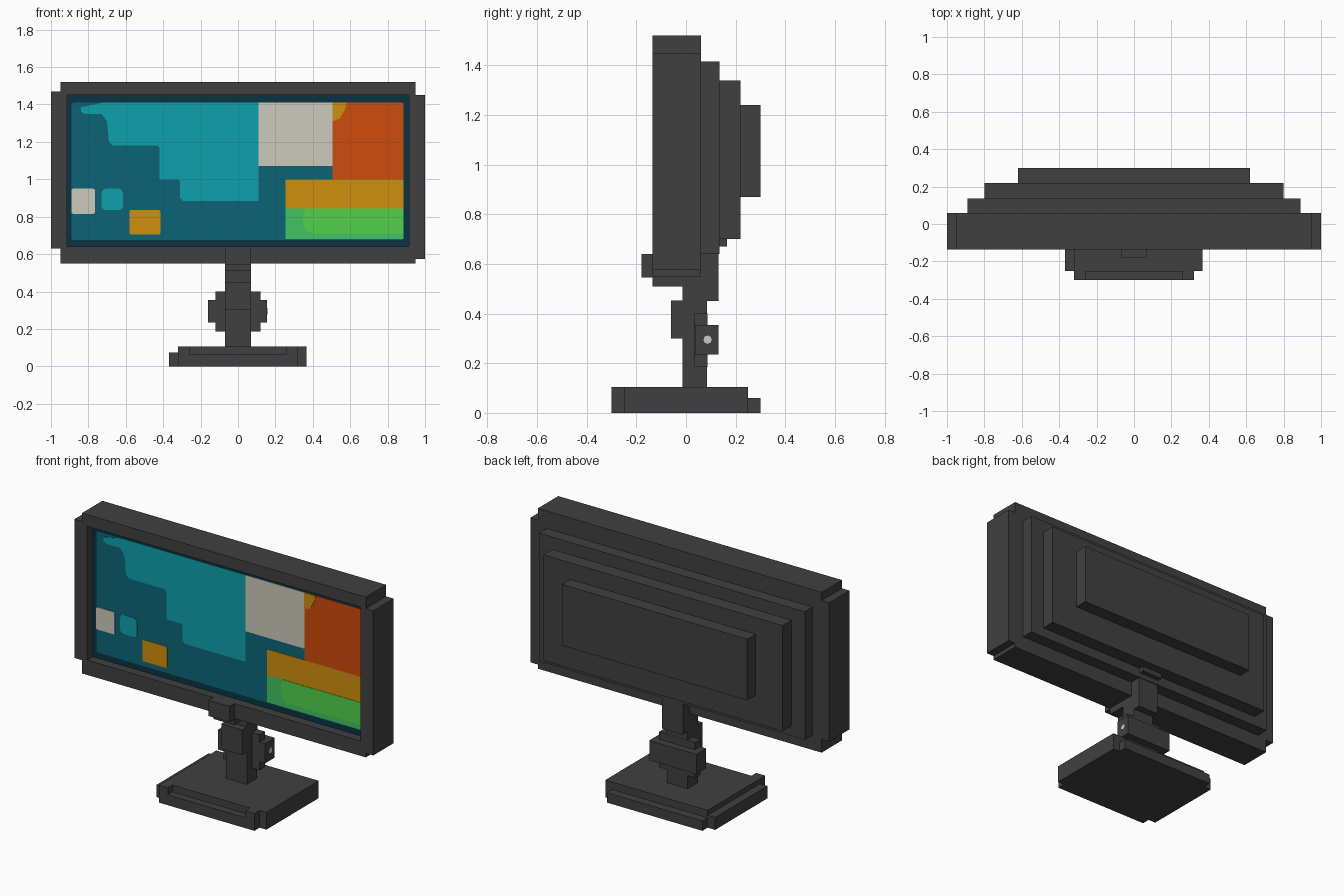
import bpy, bmesh, math

if "Cube" in bpy.data.objects:
    bpy.data.objects.remove(bpy.data.objects["Cube"])


def srgb(r, g, b):
    lin = lambda c: c / 12.92 if c <= 0.04045 else ((c + 0.055) / 1.055) ** 2.4
    return [lin(v / 255) for v in (r, g, b)] + [1.0]


def material(name, *rgb):
    m = bpy.data.materials.new(name)
    m.diffuse_color = srgb(*rgb)
    m.use_nodes = True
    m.node_tree.nodes["Principled BSDF"].inputs["Base Color"].default_value = m.diffuse_color
    return m


GREY = material("charcoal plastic", 64, 64, 64)
NAVY = material("screen navy", 10, 52, 68)
DEEP = material("deep teal", 12, 100, 118)
TEAL = material("bright teal", 15, 160, 172)
CREAM = material("cream", 206, 203, 188)
RED = material("burnt orange", 206, 76, 14)
AMBER = material("amber", 206, 144, 14)
GREEN = material("green", 66, 194, 98)
LIME = material("light green", 82, 210, 76)


def finish(name, bm, mat):
    bmesh.ops.recalc_face_normals(bm, faces=bm.faces)
    me = bpy.data.meshes.new(name)
    bm.to_mesh(me)
    bm.free()
    me.materials.append(mat)
    ob = bpy.data.objects.new(name, me)
    bpy.context.collection.objects.link(ob)
    return ob


def prism(name, pts, a, b, mat, axis="y"):
    """Extrude a flat outline: (x, z) along y, or (x, y) along z."""
    bm = bmesh.new()
    place = (lambda p, d: (p[0], d, p[1])) if axis == "y" else (lambda p, d: (p[0], p[1], d))
    face = bm.faces.new([bm.verts.new(place(p, a)) for p in pts])
    ext = bmesh.ops.extrude_face_region(bm, geom=[face])
    vec = (0, b - a, 0) if axis == "y" else (0, 0, b - a)
    bmesh.ops.translate(bm, vec=vec, verts=[g for g in ext["geom"] if isinstance(g, bmesh.types.BMVert)])
    return finish(name, bm, mat)


def rect(x0, x1, z0, z1):
    return [(x0, z0), (x1, z0), (x1, z1), (x0, z1)]


def rounded(x0, x1, z0, z1, r):
    pts = []
    for i, (cx, cz) in enumerate([(x1 - r, z1 - r), (x0 + r, z1 - r), (x0 + r, z0 + r), (x1 - r, z0 + r)]):
        for k in range(4):
            t = math.radians(90 * i + 30 * k)
            pts.append((cx + r * math.cos(t), cz + r * math.sin(t)))
    return pts


def box(name, x0, x1, y0, y1, z0, z1, mat=GREY):
    return prism(name, rect(x0, x1, z0, z1), y0, y1, mat)


# Monitor housing: notched corners, recessed front opening
housing = prism("monitor_housing", [
    (-0.95, 0.55), (0.95, 0.55), (0.95, 0.575), (1, 0.575), (1, 1.45), (0.95, 1.45),
    (0.95, 1.52), (-0.95, 1.52), (-0.95, 1.47), (-1, 1.47), (-1, 0.63), (-0.95, 0.63)],
    -0.135, 0.06, GREY)
cutter = box("screen_opening_cutter", -0.915, 0.915, -0.3, -0.08, 0.64, 1.45)
cutter.hide_render = True
cutter.display_type = "WIRE"
cut = housing.modifiers.new("screen_opening", "BOOLEAN")
cut.operation, cut.solver, cut.object = "DIFFERENCE", "EXACT", cutter

# Stepped back shell
box("back_step_large", -0.89, 0.89, 0.05, 0.135, 0.64, 1.415)
box("back_step_medium", -0.80, 0.80, 0.13, 0.22, 0.70, 1.34)
box("back_step_small", -0.62, 0.62, 0.21, 0.30, 0.87, 1.24)
box("back_lip", -0.07, 0.07, 0.12, 0.165, 0.67, 0.71)

# Screen: thin plates, each layer slightly in front of the last
def plate(name, pts, layer, mat):
    prism(name, pts, -0.079, -0.081 - 0.0025 * layer, mat)

plate("screen_border", rect(-0.915, 0.915, 0.64, 1.45), 0, NAVY)
plate("screen_background", rounded(-0.89, 0.885, 0.675, 1.41, 0.015), 1, DEEP)
plate("teal_region", [
    (-0.72, 1.41), (-0.84, 1.385), (-0.84, 1.36), (-0.82, 1.35), (-0.73, 1.35), (-0.70, 1.31),
    (-0.69, 1.20), (-0.67, 1.18), (-0.43, 1.18), (-0.42, 1.17), (-0.42, 1.0), (-0.32, 1.0),
    (-0.31, 0.99), (-0.31, 0.90), (-0.295, 0.885), (0.11, 0.885), (0.11, 1.41)], 2, TEAL)
plate("cream_panel", rect(0.11, 0.505, 1.07, 1.41), 2, CREAM)
plate("orange_panel", rounded(0.505, 0.885, 1.0, 1.41, 0.008), 2, RED)
plate("amber_corner", [(0.505, 1.31), (0.545, 1.325), (0.575, 1.38), (0.58, 1.41), (0.505, 1.41)], 3, AMBER)
plate("amber_panel", rect(0.255, 0.885, 0.845, 1.0), 2, AMBER)
plate("green_panel", rect(0.255, 0.885, 0.68, 0.845), 2, GREEN)
plate("light_green_panel", [
    (0.40, 0.71), (0.885, 0.71), (0.885, 0.845), (0.36, 0.845), (0.345, 0.79), (0.36, 0.73)], 3, LIME)
plate("cream_icon", rounded(-0.89, -0.765, 0.815, 0.95, 0.01), 2, CREAM)
plate("teal_icon", rounded(-0.73, -0.615, 0.835, 0.95, 0.025), 2, TEAL)
plate("amber_icon", rounded(-0.58, -0.415, 0.705, 0.835, 0.01), 2, AMBER)

# Chin block and bracket under the housing
box("chin_block", -0.07, 0.07, -0.18, -0.13, 0.545, 0.64)
box("under_bracket", -0.07, 0.07, -0.135, 0.0, 0.51, 0.56)

# Neck
box("neck_top", -0.07, 0.07, -0.015, 0.13, 0.45, 0.66)
box("neck_middle", -0.07, 0.07, -0.06, 0.085, 0.30, 0.452)
box("neck_post", -0.07, 0.07, -0.015, 0.084, 0.10, 0.31)

# Hinge with a pale pin on its right end
box("hinge_collar", -0.12, 0.12, 0.035, 0.086, 0.185, 0.40)
box("hinge_barrel", -0.16, 0.155, 0.036, 0.13, 0.235, 0.355)
bm = bmesh.new()
bmesh.ops.create_cone(bm, cap_ends=True, segments=8, radius1=0.017, radius2=0.017, depth=0.006)
pin = finish("hinge_pin", bm, CREAM)
pin.rotation_euler = (0, math.pi / 2, 0)
pin.location = (0.154, 0.087, 0.295)

# Base: centre slab, low side and back ledges, raised front corners
box("base_slab", -0.32, 0.32, -0.255, 0.25, 0, 0.105)
box("base_right_side", 0.31, 0.365, -0.25, 0.25, 0, 0.105)
box("base_left_ledge", -0.37, -0.31, -0.25, 0.25, 0, 0.075)
box("base_back_ledge", -0.32, 0.32, 0.24, 0.30, 0, 0.06)
box("base_front_ledge", -0.27, 0.27, -0.30, -0.25, 0, 0.063)
for side, x in (("left", -0.29), ("right", 0.29)):
    box("base_front_corner_" + side, x - 0.03, x + 0.03, -0.30, -0.25, 0, 0.105)
